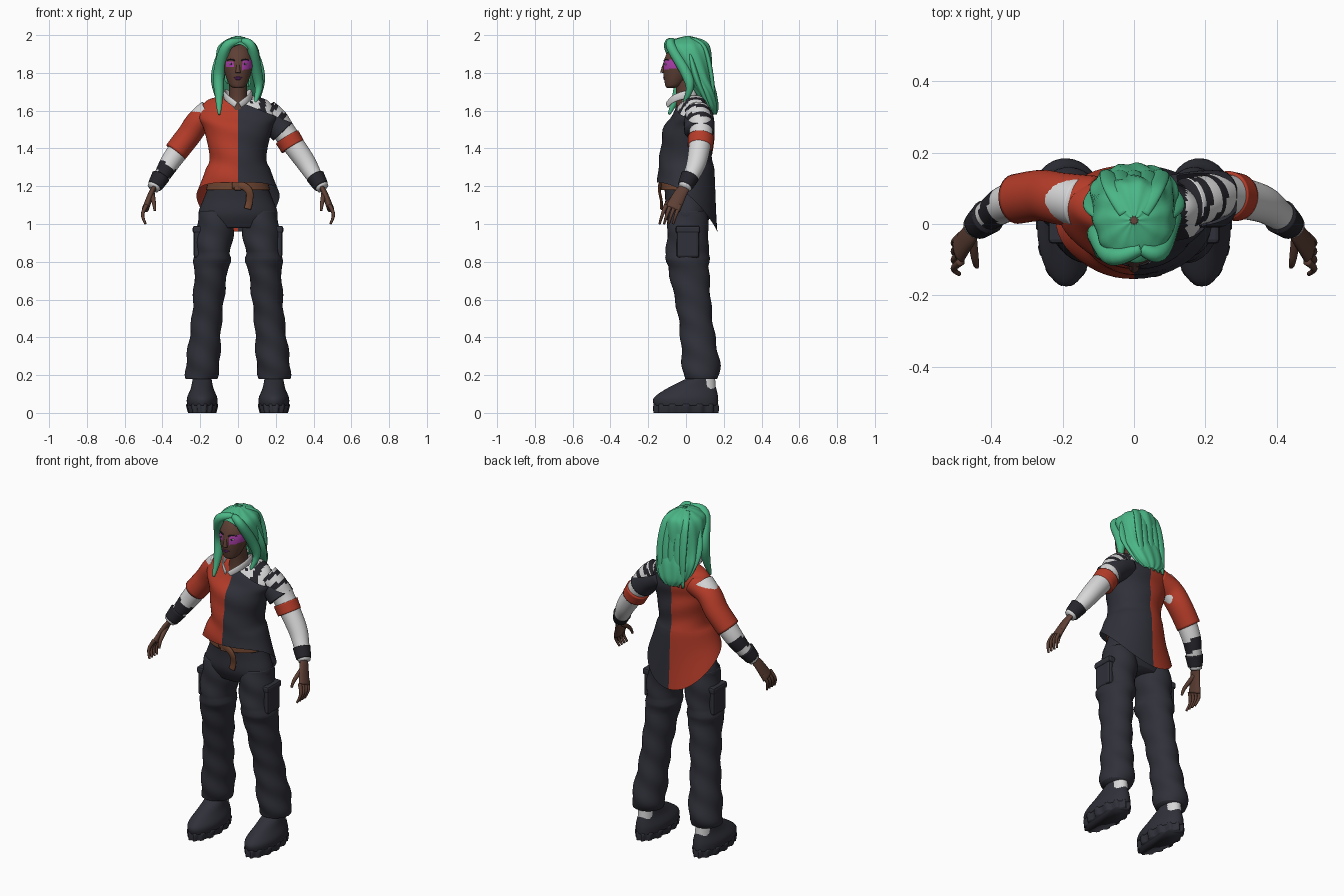
import bpy, bmesh, math
from mathutils import Vector

if "Cube" in bpy.data.objects:
    bpy.data.objects.remove(bpy.data.objects["Cube"])


def material(name, red, green, blue):
    mat = bpy.data.materials.new(name)
    mat.use_nodes = True
    mat.diffuse_color = (red, green, blue, 1)
    shader = next(node for node in mat.node_tree.nodes if node.type == "BSDF_PRINCIPLED")
    shader.inputs["Base Color"].default_value = mat.diffuse_color
    return mat


RED = material("brick red", .46, .045, .022)
CHARCOAL = material("charcoal cloth", .029, .03, .041)
BLACK = material("dark stripe", .018, .018, .024)
GREEN = material("sea green hair", .07, .47, .24)
WHITE = material("off white cloth", .68, .68, .69)
SKIN = material("brown skin", .11, .05, .035)
LEATHER = material("tan leather", .16, .06, .03)
MAGENTA = material("magenta makeup", .42, .05, .42)
PURPLE = material("purple lips", .16, .03, .2)

X, Y, Z = Vector((1, 0, 0)), Vector((0, 1, 0)), Vector((0, 0, 1))
SIDES = {"left": 1, "right": -1}


def finish(name, bm, mats, rule=None, smooth=True):
    """Turn a bmesh into a coloured object; rule picks the material slot."""
    bmesh.ops.recalc_face_normals(bm, faces=bm.faces)
    for face in bm.faces:
        face.smooth = smooth
        if rule:
            face.material_index = int(rule(face.calc_center_median()))
    mesh = bpy.data.meshes.new(name)
    bm.to_mesh(mesh)
    bm.free()
    for mat in mats:
        mesh.materials.append(mat)
    obj = bpy.data.objects.new(name, mesh)
    bpy.context.collection.objects.link(obj)
    return obj


def blend(points, steps):
    """Smooth a list of tuples with a Catmull-Rom spline."""
    ends = [points[0], *points, points[-1]]
    rows = []
    for i in range(len(points) - 1):
        for k in range(steps):
            t = k / steps
            rows.append([b + t / 2 * (c - a + t * (2*a - 5*b + 4*c - d + t * (3*(b - c) + d - a)))
                         for a, b, c, d in zip(*ends[i:i + 4])])
    return rows + [list(points[-1])]


def skin(name, mats, rows, rule, n, warp=None, cuts=(), caps=True):
    """Bridge elliptical rings, each given as a centre and two half axes."""
    bm = bmesh.new()
    loops = []
    for centre, across, along in rows:
        angles = [math.tau * k / n for k in range(n)]
        ring = [centre + across * math.cos(a) + along * math.sin(a) for a in angles]
        if warp:
            ring = [warp(co, a) for co, a in zip(ring, angles)]
        loops.append([bm.verts.new(co) for co in ring])
    for low, high in zip(loops, loops[1:]):
        for k in range(n):
            m = (k + 1) % n
            bm.faces.new((low[k], low[m], high[m], high[k]))
    if caps:
        bm.faces.new(loops[0])
        bm.faces.new(loops[-1])
    for point, normal in cuts:
        bmesh.ops.bisect_plane(bm, geom=bm.verts[:] + bm.edges[:] + bm.faces[:], plane_co=point,
                               plane_no=Vector(normal).normalized(), clear_outer=True)
    return finish(name, bm, mats, rule)


def column(name, mats, sections, rule=None, x=0, n=32, steps=6, **extra):
    """Stack level sections (y, z, half width, half depth)."""
    rows = [(Vector((x, y, z)), X * wide, Y * deep) for y, z, wide, deep in blend(sections, steps)]
    return skin(name, mats, rows, rule, n, **extra)


def tube(name, mats, path, start, end, belly=0, flat=1, face=Y, rule=None, n=20, **extra):
    """Sweep a tapering, optionally flattened section along a path."""
    centres = [Vector(p) for p in blend(path, 6)]
    last = len(centres) - 1
    rows = []
    for i, centre in enumerate(centres):
        tangent = (centres[min(i + 1, last)] - centres[max(i - 1, 0)]).normalized()
        u = (face - tangent * face.dot(tangent)).normalized()
        t = i / last
        r = start + (end - start) * t + belly * math.sin(math.pi * t)
        rows.append((centre, u.cross(tangent) * r * flat, u * r))
    return skin(name, mats, rows, rule, n, **extra)


def pair(name, mats, path, *sizes, **extra):
    for side, s in SIDES.items():
        tube(side + "_" + name, mats, [(s * x, y, z) for x, y, z in path], *sizes, **extra)


def place(bm, centre, size):
    for vert in bm.verts:
        vert.co = Vector(p + s * c for p, s, c in zip(centre, size, vert.co))


def blob(name, mat, centre, size):
    bm = bmesh.new()
    bmesh.ops.create_uvsphere(bm, u_segments=20, v_segments=12, radius=1)
    place(bm, centre, size)
    finish(name, bm, [mat])


def box(name, mat, centre, size, bevel):
    bm = bmesh.new()
    bmesh.ops.create_cube(bm, size=1)
    place(bm, centre, size)
    mod = finish(name, bm, [mat], smooth=False).modifiers.new("soft edges", "BEVEL")
    mod.width, mod.segments = bevel, 2


def outward(a):
    return X * math.cos(a) + Y * math.sin(a)


# Sweater: two colours, slanted neckline, hem dropping into a tail at the back
body = [(.01, 1.22, .22, .16), (0, 1.28, .18, .15), (0, 1.35, .15, .14), (.01, 1.5, .18, .13),
        (.03, 1.57, .21, .11), (.05, 1.65, .17, .08), (.05, 1.68, .08, .06)]
neckline = ((0, 0, 1.65), (.4, 0, 1))


def drape(co, a):
    low = min(max((1.3 - co.z) / .08, 0), 1)
    back = min(max((co.y + .16) / .33, 0), 1)
    return co - Z * .26 * low * back ** 2 + Y * .004 * math.sin(co.z * 45 + co.x * 14)


column("sweater", [RED, CHARCOAL], body, lambda c: c.x > 0, n=48, warp=drape,
       cuts=[neckline], caps=False)
tube("sweater_right_sleeve", [RED], [(-.11, .06, 1.59), (-.2, .07, 1.55), (-.26, .08, 1.47),
     (-.33, .07, 1.38)], .075, .07, flat=.9, n=32)
tube("sweater_left_sleeve", [CHARCOAL], [(.12, .06, 1.58), (.19, .07, 1.54), (.24, .07, 1.49)],
     .08, .08, flat=.9, n=32, cuts=[neckline])

# Striped undershirt and collar
column("undershirt", [WHITE, BLACK], [(y, z, wide * .95, deep * .94) for y, z, wide, deep in body[3:]],
       lambda c: c.x > .07 and math.sin(c.x * 85) < 0, n=64, steps=10)
pair("collar", [WHITE], [(0, .07, 1.69), (.06, .04, 1.69), (.07, -.02, 1.68), (.05, -.07, 1.66),
     (.01, -.1, 1.63)], .025, .016, flat=.3, face=Z)


# Arms with coloured cuffs
def arm_stripes(c):
    reach = abs(c.x) * .6 - c.z * .8
    if c.x > 0:
        return reach < -1.08 and math.sin(reach * 100) > .3
    return -.83 < reach < -.77


pair("arm", [WHITE, BLACK], [(.15, .06, 1.59), (.2, .07, 1.55), (.25, .08, 1.48), (.35, .06, 1.34),
     (.4, .03, 1.26), (.45, -.01, 1.19)], .07, .033, .006, rule=arm_stripes, n=32)
pair("wrist_cuff", [BLACK], [(.41, .02, 1.25), (.44, -.005, 1.2)], .05, .04)
tube("red_arm_band", [RED], [(.26, .08, 1.46), (.29, .075, 1.41)], .069, .067, n=32)

# Hands
pair("palm", [SKIN], [(.44, 0, 1.2), (.46, -.03, 1.16), (.49, -.07, 1.08)], .026, .042, flat=.45)
for i, finger in enumerate(("index", "middle", "ring", "little")):
    y = -.105 + .024 * i
    pair(finger + "_finger", [SKIN], [(.485, y, 1.1), (.505, y - .02, 1.05), (.49, y - .035, 1)],
         .012, .006, n=10)
pair("thumb", [SKIN], [(.455, -.03, 1.16), (.445, -.1, 1.11), (.44, -.12, 1.07)], .015, .006, n=10)


# Trousers, leaning outwards to the feet, with folds and a thigh seam
def trouser_warp(s):
    def warp(co, a):
        depth = (.004 + .004 * max(0, .45 - co.z)) * math.sin(co.z * 42 + a * 2)
        seam = .008 * (abs(co.z - .81) < .012)
        return co + X * s * (.21 - .09 * co.z) + outward(a) * (depth + seam)
    return warp


column("trouser_seat", [CHARCOAL], [(.01, .98, .18, .09), (.01, 1.05, .21, .12), (.01, 1.14, .18, .12),
       (0, 1.24, .14, .12)])
for side, s in SIDES.items():
    column(side + "_trouser_leg", [CHARCOAL], [(.01, 1.07, .09, .1), (.01, .95, .1, .11),
           (.01, .8, .09, .11), (.05, .5, .08, .09), (.08, .25, .09, .1), (.08, .18, .08, .09)],
           warp=trouser_warp(s), steps=10)
    box(side + "_cargo_pocket", CHARCOAL, (s * .21, .01, .9), (.05, .12, .16), .014)
    box(side + "_pocket_flap", CHARCOAL, (s * .215, .01, .97), (.05, .13, .04), .012)

# Belt with a hanging end
column("belt", [LEATHER], [(0, 1.18, .17, .13), (0, 1.22, .16, .13)])
tube("belt_tail", [LEATHER], [(-.03, -.13, 1.21), (.03, -.14, 1.2), (.06, -.14, 1.17),
     (.06, -.13, 1.12), (.05, -.13, 1.08)], .008, .007, flat=2.6)
box("belt_buckle", LEATHER, (0, -.135, 1.2), (.04, .014, .044), .005)


# Chunky shoes with lugged soles
def lugs(co, a):
    return co + outward(a) * math.copysign(.005, math.cos(a * 14))


for side, s in SIDES.items():
    x = s * .19
    column(side + "_sole", [CHARCOAL], [(0, 0, .07, .17), (0, .04, .08, .17), (0, .05, .07, .16)],
           x=x, n=84, warp=lugs)
    column(side + "_shoe_upper", [CHARCOAL], [(0, .04, .08, .17), (0, .08, .08, .17),
           (.03, .13, .06, .13), (.07, .18, .05, .07)], x=x)
    column(side + "_ankle", [SKIN, WHITE], [(.09, .1, .05, .07), (.09, .24, .04, .06)],
           lambda c: c.y > .07, x=x)

# Neck and head with makeup painted by position
column("neck", [SKIN], [(.02, 1.6, .08, .08), (.01, 1.66, .05, .06), (-.01, 1.78, .05, .05)])


def makeup(c):
    if c.x > 0:
        return c.x > .022 and -.12 < c.y < -.035 and abs(c.z - 1.845 - (c.x - .05) / 5) < .025
    return c.x < -.022 and -.12 < c.y < -.08 and abs(c.z - 1.845) < .014


column("head", [SKIN, MAGENTA], [(-.08, 1.72, .02, .02), (-.065, 1.735, .045, .045),
       (-.04, 1.8, .07, .08), (-.03, 1.86, .078, .088), (-.01, 1.92, .07, .08), (-.01, 1.97, .02, .02)],
       makeup, n=64, steps=10)
tube("nose", [SKIN], [(0, -.11, 1.86), (0, -.118, 1.83), (0, -.123, 1.8)], .006, .014)
blob("upper_lip", PURPLE, (0, -.113, 1.776), (.022, .008, .005))
blob("lower_lip", PURPLE, (0, -.111, 1.768), (.018, .009, .006))
for side, s in SIDES.items():
    blob(side + "_eye", WHITE, (s * .034, -.104, 1.846), (.014, .008, .006))
    blob(side + "_iris", BLACK, (s * .034, -.11, 1.846), (.006, .004, .006))
    blob(side + "_ear", SKIN, (s * .077, -.018, 1.835), (.009, .018, .028))
pair("eyebrow", [BLACK], [(.016, -.115, 1.865), (.038, -.108, 1.872), (.058, -.09, 1.866)],
     .004, .002, n=8)


# Hair: grooved cap opened at the face, with locks swept from the parting
def grooves(co, a):
    return co + outward(a) * .003 * math.sin(a * 11 + co.z * 22)


column("hair_cap", [GREEN], [(.14, 1.58, .04, .02), (.13, 1.62, .09, .04), (.1, 1.7, .12, .06),
       (.06, 1.78, .12, .08), (.01, 1.92, .11, .12), (.01, 1.97, .07, .09), (.01, 1.995, .01, .01)],
       n=64, warp=grooves, cuts=[((0, -.1, 1.935), (0, -1, -.6))], caps=False)
parting = (.02, -.07, 1.97)
tube("long_right_lock", [GREEN], [parting, (-.06, -.09, 1.94), (-.1, -.03, 1.8), (-.1, -.05, 1.68),
     (-.1, -.09, 1.58)], .015, .006, .02)
tube("left_side_lock", [GREEN], [parting, (.07, -.08, 1.94), (.1, 0, 1.8), (.11, .02, 1.72),
     (.09, -.01, 1.64)], .015, .006, .018)
pair("shoulder_lock", [GREEN], [(.09, .02, 1.9), (.11, .06, 1.76), (.08, .13, 1.6)],
     .02, .006, .02, flat=.5, face=X)
for i in range(-2, 3):
    x = .038 * i
    tube("back_lock_%d" % (i + 3), [GREEN], [(x * .3, .03, 1.98), (x * .8, .1, 1.93), (x, .14, 1.75),
         (x * .8 - .02, .145, 1.58)], .02, .008, .01, flat=.5, face=X)
